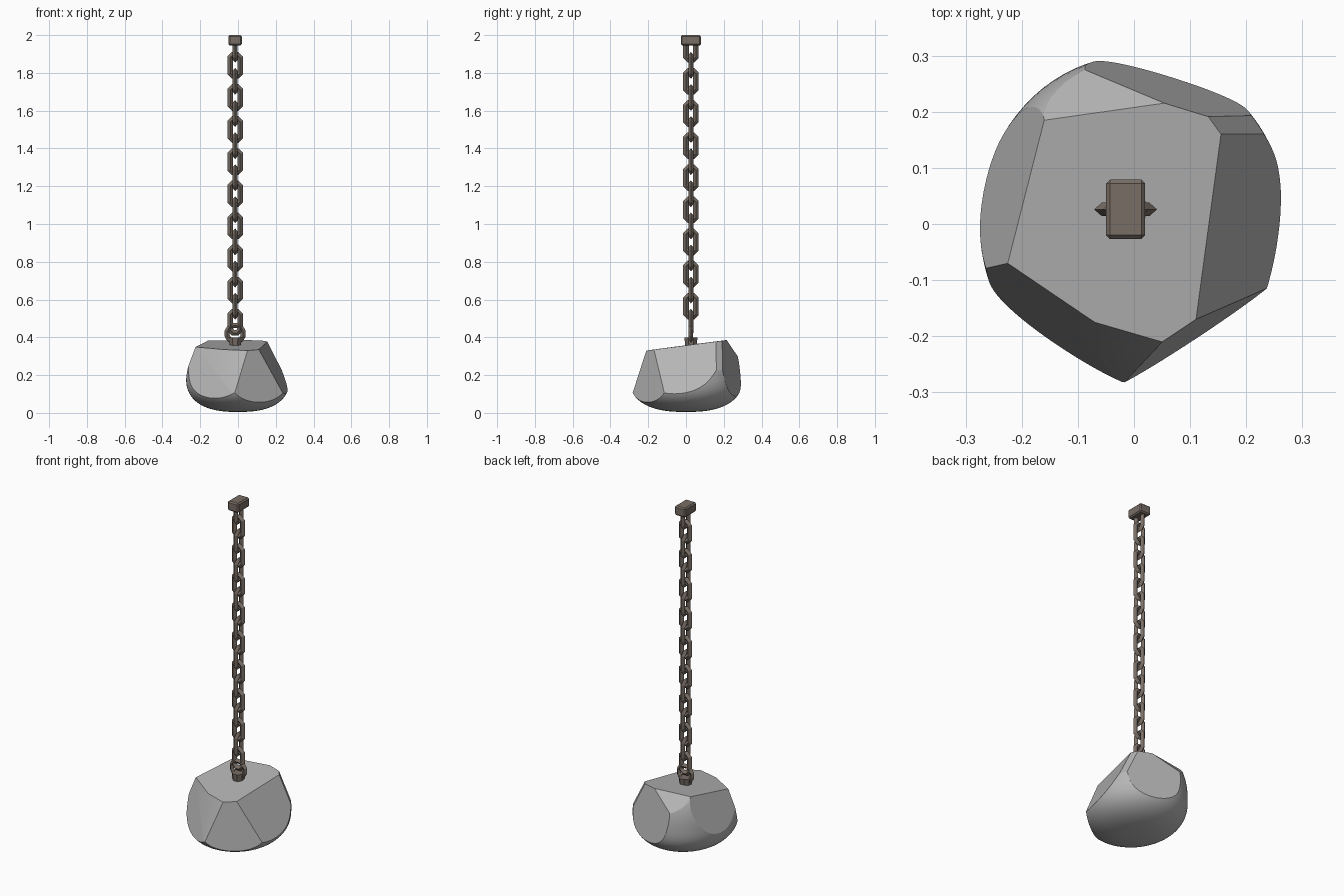
import bpy, bmesh, math
from mathutils import Vector, Matrix

cube = bpy.data.objects.get("Cube")
if cube:
    bpy.data.objects.remove(cube)

CX, CY = -0.015, 0.026  # chain axis


def material(name, rgb):
    m = bpy.data.materials.new(name)
    m.use_nodes = True
    m.diffuse_color = (*rgb, 1)
    bsdf = m.node_tree.nodes["Principled BSDF"]
    bsdf.inputs["Base Color"].default_value = (*rgb, 1)
    bsdf.inputs["Roughness"].default_value = 0.8
    return m


STONE = material("grey stone", (0.46, 0.46, 0.46))
IRON = material("rusty iron", (0.19, 0.155, 0.13))


def finish(bm, name, mat, smooth=None):
    bmesh.ops.recalc_face_normals(bm, faces=bm.faces)
    me = bpy.data.meshes.new(name)
    bm.to_mesh(me)
    bm.free()
    me.materials.append(mat)
    ob = bpy.data.objects.new(name, me)
    bpy.context.collection.objects.link(ob)
    if smooth:
        bpy.ops.object.select_all(action='DESELECT')
        ob.select_set(True)
        bpy.context.view_layer.objects.active = ob
        bpy.ops.object.shade_smooth_by_angle(angle=math.radians(smooth))
    return ob


# Boulder: a rounded block chipped by flat cuts
def boulder():
    bm = bmesh.new()
    bmesh.ops.create_icosphere(bm, subdivisions=5, radius=1)
    for v in bm.verts:
        r = math.hypot(v.co.x, v.co.y)
        k = (r ** 2.5 + abs(v.co.z) ** 2.5) ** -0.4
        x, y, z = v.co * k
        v.co = (x * 0.275, y * 0.3, 0.19 + z * (0.3 if z > 0 else 0.185))
    # corners of the top facet
    back_l, back_r = (-0.16, 0.185, 0.382), (0.055, 0.215, 0.386)
    side_r, front_r = (0.155, 0.16, 0.378), (0.11, -0.17, 0.336)
    front, front_l = (0.05, -0.21, 0.33), (-0.07, -0.175, 0.335)
    side_l, ridge = (-0.225, -0.07, 0.349), (-0.1, 0.28, 0.29)
    cuts = [
        (back_l, side_r, front),
        (side_r, front_r, (0.258, 0.05, 0.13)),
        (front_r, (0.23, -0.12, 0.1), (-0.02, -0.285, 0.1)),
        (front, front_l, (-0.06, -0.265, 0.12)),
        (front_l, side_l, (-0.14, -0.2, 0.12)),
        (back_l, side_l, (-0.268, 0.03, 0.17)),
        (back_l, back_r, ridge),
        (back_r, ridge, (0.15, 0.225, 0.15)),
        (side_r, (0.13, 0.195, 0.382), (0.2, 0.19, 0.25)),
    ]
    middle = Vector((0, 0, 0.19))
    for cut in cuts:
        a, b, c = map(Vector, cut)
        n = (b - a).cross(c - a).normalized()
        if n.dot(a - middle) < 0:
            n = -n
        geom = bm.verts[:] + bm.edges[:] + bm.faces[:]
        res = bmesh.ops.bisect_plane(bm, geom=geom, dist=1e-5, plane_co=a,
                                     plane_no=n, clear_outer=True)
        rim = [e for e in res["geom_cut"] if isinstance(e, bmesh.types.BMEdge)]
        bmesh.ops.edgeloop_fill(bm, edges=rim)
    finish(bm, "boulder", STONE, 18)


# Chain link: diamond section swept round a long octagon
def link(name, z, half_w, half_h, tube, turn=0.0, sides=8):
    bm = bmesh.new()
    r = half_w - tube
    straight = half_h - half_w
    rings = []
    for i in range(sides):
        a = 2 * math.pi * (i + 0.5) / sides
        out = Vector((math.cos(a), 0, math.sin(a)))
        mid = out * r + Vector((0, 0, math.copysign(straight, out.z)))
        rings.append([bm.verts.new(mid + out * tube * math.cos(t)
                                   + Vector((0, tube * 0.85 * math.sin(t), 0)))
                      for t in (0, math.pi / 2, math.pi, 3 * math.pi / 2)])
    for i, ring in enumerate(rings):
        nxt = rings[(i + 1) % sides]
        for j in range(4):
            k = (j + 1) % 4
            bm.faces.new((ring[j], ring[k], nxt[k], nxt[j]))
    bm.transform(Matrix.Translation((CX, CY, z)) @ Matrix.Rotation(turn, 4, 'Z'))
    finish(bm, name, IRON)


boulder()
for i in range(9):
    link(f"cross_link_{i + 1}", 1.925 - 0.17 * i, 0.044, 0.074, 0.016, math.pi / 2)
    link(f"chain_link_{i + 1}", 1.84 - 0.17 * i, 0.044, 0.074, 0.016)
link("anchor_ring", 0.42, 0.058, 0.058, 0.014, sides=12)

# Anchor plate on the boulder
bm = bmesh.new()
bmesh.ops.create_cone(bm, cap_ends=True, segments=8, radius1=0.032, radius2=0.038,
                      depth=0.045,
                      matrix=Matrix.Translation((CX, CY, 0.377))
                      @ Matrix.Rotation(math.pi / 8, 4, 'Z'))
finish(bm, "anchor_plate", IRON)

# Ceiling block with chamfered edges
bm = bmesh.new()
bmesh.ops.create_cube(bm, size=1, matrix=Matrix.Translation((CX, CY, 1.9725))
                      @ Matrix.Diagonal((0.07, 0.106, 0.055, 1)))
bmesh.ops.bevel(bm, geom=bm.edges[:], offset=0.007, segments=1, affect='EDGES')
finish(bm, "ceiling_block", IRON)
